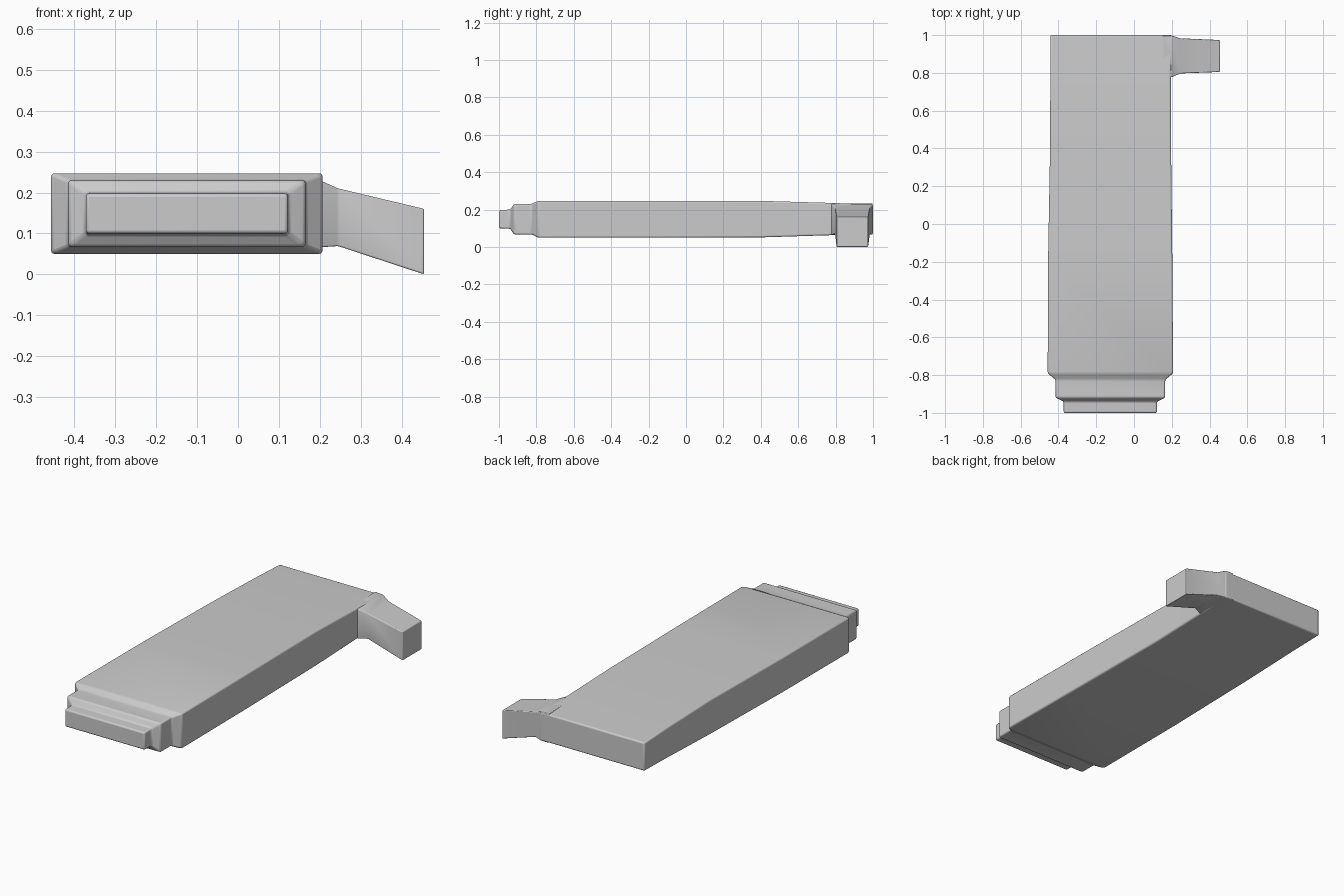
import bpy, bmesh, math

cube = bpy.data.objects.get("Cube")
if cube:
    bpy.data.objects.remove(cube, do_unlink=True)

# Single plain grey
grey = bpy.data.materials.new("plain_grey")
grey.use_nodes = True
colour = (0.6, 0.6, 0.6, 1)
grey.diffuse_color = colour
grey.node_tree.nodes["Principled BSDF"].inputs["Base Color"].default_value = colour


def loft(name, sections, place, bevel):
    """Skin rectangles (station, u_min, u_max, z_min, z_max) into a closed bar."""
    bm = bmesh.new()
    rings = []
    for s, u0, u1, z0, z1 in sections:
        corners = ((u0, z0), (u1, z0), (u1, z1), (u0, z1))
        rings.append([bm.verts.new(place(s, u, z)) for u, z in corners])
    for a, b in zip(rings, rings[1:]):
        for i in range(4):
            j = (i + 1) % 4
            bm.faces.new((a[i], a[j], b[j], b[i]))
    bm.faces.new(rings[0])
    bm.faces.new(rings[-1])
    bmesh.ops.recalc_face_normals(bm, faces=bm.faces)
    mesh = bpy.data.meshes.new(name)
    bm.to_mesh(mesh)
    bm.free()
    mesh.materials.append(grey)
    obj = bpy.data.objects.new(name, mesh)
    bpy.context.collection.objects.link(obj)
    # Softened edges
    mod = obj.modifiers.new("soft_edges", 'BEVEL')
    mod.width = bevel
    mod.segments = 3
    mod.limit_method = 'ANGLE'
    mod.angle_limit = math.radians(20)
    bpy.ops.object.select_all(action='DESELECT')
    obj.select_set(True)
    bpy.context.view_layer.objects.active = obj
    bpy.ops.object.shade_smooth_by_angle(angle=math.radians(35))
    return obj


# Long flat body with a twice-stepped front tip
loft("body", [
    (-1.0, -0.372, 0.122, 0.10, 0.197),
    (-0.94, -0.372, 0.122, 0.098, 0.2),
    (-0.92, -0.415, 0.165, 0.067, 0.23),
    (-0.825, -0.415, 0.165, 0.067, 0.23),
    (-0.79, -0.457, 0.207, 0.05, 0.247),
    (-0.2, -0.455, 0.203, 0.05, 0.247),
    (0.42, -0.444, 0.196, 0.052, 0.246),
    (0.8, -0.443, 0.195, 0.064, 0.235),
    (1.0, -0.443, 0.205, 0.068, 0.226),
], lambda s, u, z: (u, s, z), 0.008)

# Side arm at the rear, flared at the root and drooping outward
loft("side_arm", [
    (0.15, 0.775, 0.998, 0.066, 0.232),
    (0.2, 0.777, 0.998, 0.066, 0.23),
    (0.245, 0.797, 0.983, 0.069, 0.21),
    (0.455, 0.805, 0.974, 0.0, 0.16),
], lambda s, u, z: (s, u, z), 0.004)
